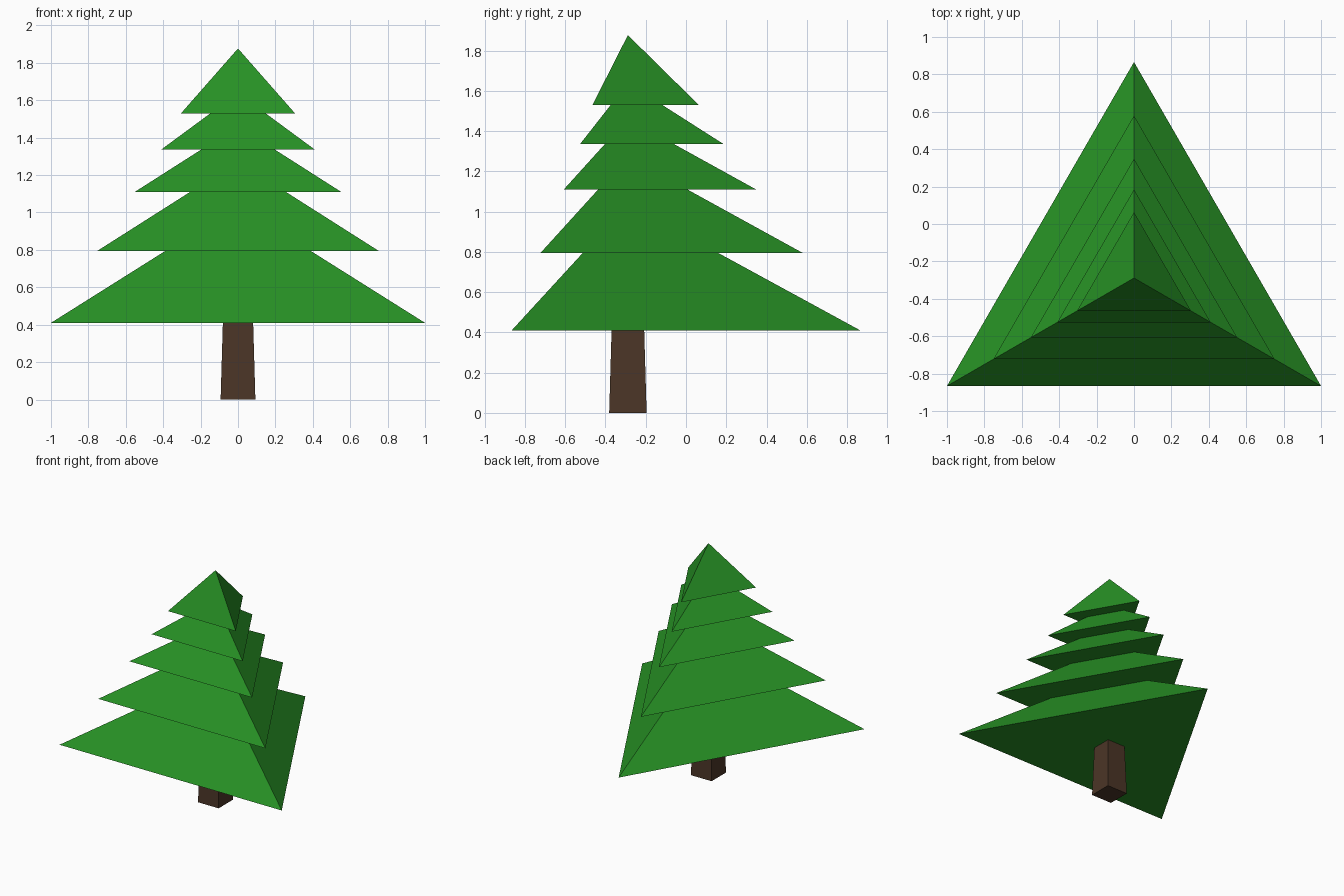
import bpy, bmesh
from math import cos, sin, pi, sqrt

if "Cube" in bpy.data.objects:
    bpy.data.objects.remove(bpy.data.objects["Cube"])

CY = -0.2887  # tree axis in y


def material(name, color):
    m = bpy.data.materials.new(name)
    m.diffuse_color = (*color, 1)
    m.use_nodes = True
    m.node_tree.nodes["Principled BSDF"].inputs["Base Color"].default_value = m.diffuse_color
    return m


def stacked(name, sides, profile, start, mat, apex=None):
    """Skin polygon rings of (radius, z), capped below, ending in a cap or a point."""
    bm = bmesh.new()
    rings = [[bm.verts.new((r * cos(start + 2 * pi * i / sides),
                            CY + r * sin(start + 2 * pi * i / sides), z))
              for i in range(sides)] for r, z in profile]
    for a, b in zip(rings, rings[1:]):
        for i in range(sides):
            j = (i + 1) % sides
            bm.faces.new((a[i], a[j], b[j], b[i]))
    bm.faces.new(rings[0][::-1])
    if apex is None:
        bm.faces.new(rings[-1])
    else:
        tip = bm.verts.new((0, CY, apex))
        for i in range(sides):
            bm.faces.new((rings[-1][i], rings[-1][(i + 1) % sides], tip))
    bmesh.ops.recalc_face_normals(bm, faces=bm.faces)
    me = bpy.data.meshes.new(name)
    bm.to_mesh(me)
    bm.free()
    me.materials.append(mat)
    ob = bpy.data.objects.new(name, me)
    bpy.context.collection.objects.link(ob)
    return ob


# Foliage: five stepped triangular tiers (half width at skirt, half width at top, z)
tiers = [(1.0, 0.388, 0.41), (0.752, 0.256, 0.795), (0.552, 0.196, 1.11),
         (0.41, 0.148, 1.337), (0.305, None, 1.53)]
k = 2 / sqrt(3)  # half side -> circumradius
profile = []
for n, (low, high, z) in enumerate(tiers):
    profile.append((low * k, z))
    if high:
        profile.append((high * k, tiers[n + 1][2]))
stacked("foliage", 3, profile, pi / 2, material("leaf_green", (0.02, 0.28, 0.018)), apex=1.877)

# Trunk: tapered square post
stacked("trunk", 4, [(0.093 * sqrt(2), 0), (0.081 * sqrt(2), 0.41)], pi / 4,
        material("bark_brown", (0.07, 0.036, 0.02)))
